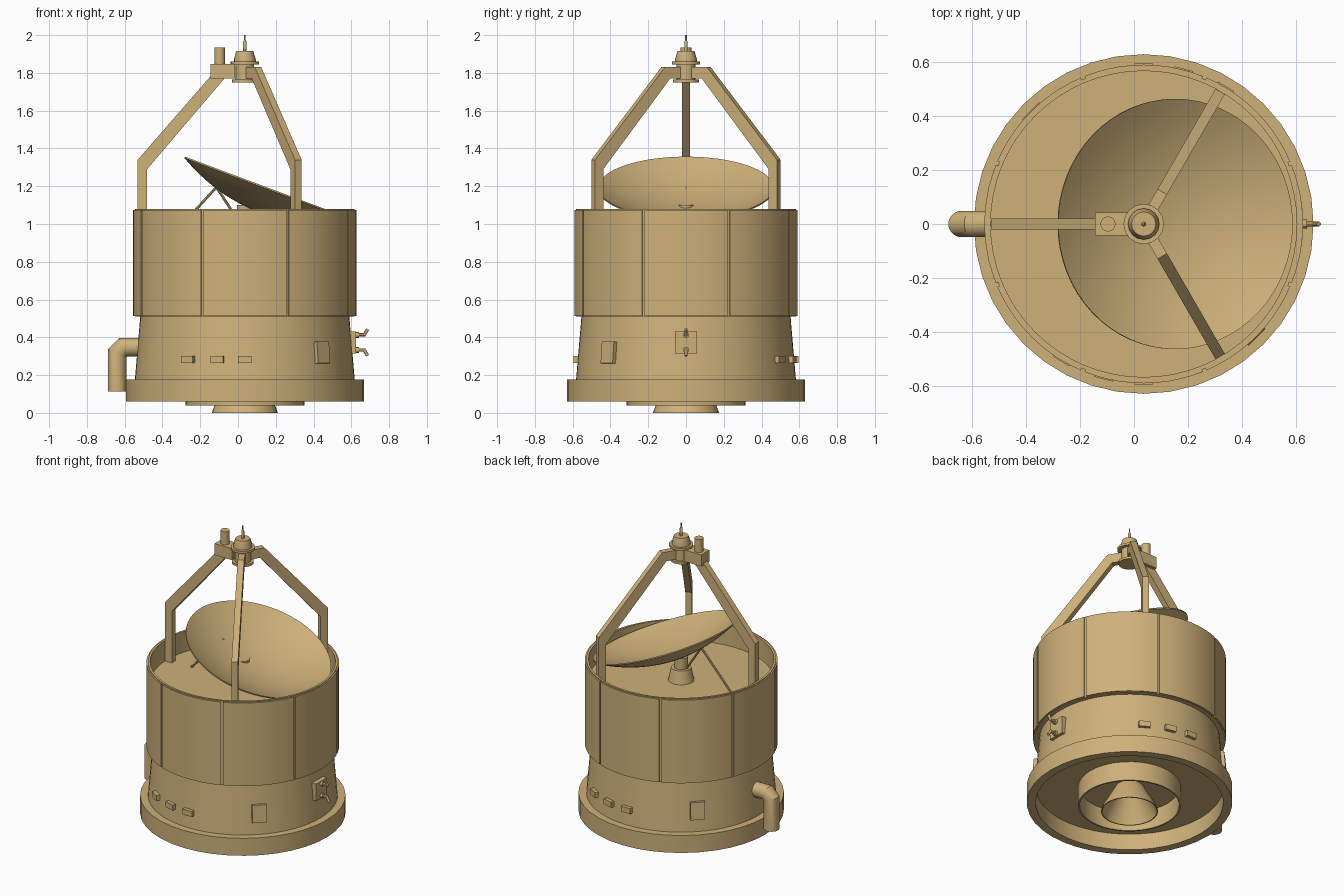
import bpy, bmesh, math
from mathutils import Vector, Matrix

cube = bpy.data.objects.get("Cube")
if cube:
    bpy.data.objects.remove(cube, do_unlink=True)

CX = 0.036  # x of the main vertical axis

tan = bpy.data.materials.new("sand_tan")
tan.use_nodes = True
tan.diffuse_color = (0.62, 0.44, 0.195, 1)
for n in tan.node_tree.nodes:
    if n.type == 'BSDF_PRINCIPLED':
        n.inputs["Base Color"].default_value = (0.62, 0.44, 0.195, 1)
        n.inputs["Roughness"].default_value = 0.7


def finish(name, bm, angle=30, rot_z=0.0, origin=(CX, 0, 0)):
    """Turn a bmesh into a shaded, coloured object."""
    bmesh.ops.remove_doubles(bm, verts=bm.verts, dist=1e-5)
    bmesh.ops.recalc_face_normals(bm, faces=bm.faces)
    me = bpy.data.meshes.new(name)
    bm.to_mesh(me)
    bm.free()
    me.materials.append(tan)
    for p in me.polygons:
        p.use_smooth = True
    me.set_sharp_from_angle(angle=math.radians(angle))
    ob = bpy.data.objects.new(name, me)
    bpy.context.scene.collection.objects.link(ob)
    ob.location = origin
    ob.rotation_euler = (0, 0, math.radians(rot_z))
    return ob


def lathe(name, profile, segs=48, closed=False, arc=None, rot_z=0.0, origin=(CX, 0, 0)):
    """Spin an (r, z) profile about z; arc = (start, end) degrees makes a capped sector."""
    bm = bmesh.new()
    a0, a1 = arc or (0, 360)
    rings = []
    for i in range(segs + 1):
        a = math.radians(a0 + (a1 - a0) * i / segs)
        rings.append([bm.verts.new((r * math.cos(a), r * math.sin(a), z)) for r, z in profile])
    n = len(profile)
    for A, B in zip(rings, rings[1:]):
        for j in range(n if closed else n - 1):
            k = (j + 1) % n
            bm.faces.new((A[j], B[j], B[k], A[k]))
    if arc:
        bm.faces.new(rings[0])
        bm.faces.new(rings[-1])
    bmesh.ops.remove_doubles(bm, verts=bm.verts, dist=1e-5)
    bmesh.ops.dissolve_degenerate(bm, edges=bm.edges, dist=1e-6)
    return finish(name, bm, rot_z=rot_z, origin=origin)


def box(name, size, centre, rot_z=0.0, tilt=0.0):
    bm = bmesh.new()
    m = Matrix.Translation(centre) @ Matrix.Rotation(tilt, 4, 'Y') @ Matrix.Diagonal((*size, 1))
    bmesh.ops.create_cube(bm, size=1, matrix=m)
    return finish(name, bm, rot_z=rot_z)


def rod(name, a, b, r, segs=12):
    a, b = Vector(a), Vector(b)
    d = b - a
    bm = bmesh.new()
    m = Matrix.Translation((a + b) / 2) @ d.to_track_quat('Z', 'Y').to_matrix().to_4x4()
    bmesh.ops.create_cone(bm, cap_ends=True, segments=segs, radius1=r, radius2=r,
                          depth=d.length, matrix=m)
    return finish(name, bm)


def tube(name, path, r, segs=16):
    """Mitred pipe along a path in the x-z plane."""
    bm = bmesh.new()
    P = [Vector((x, 0, z)) for x, z in path]
    rings = []
    for i, p in enumerate(P):
        d0 = (p - P[i - 1]).normalized() if i else (P[1] - p).normalized()
        d1 = (P[i + 1] - p).normalized() if i < len(P) - 1 else d0
        t = (d0 + d1).normalized()
        side = Vector((t.z, 0, -t.x)) / max(0.3, t.dot(d0))
        rings.append([bm.verts.new(p + side * r * math.cos(a) + Vector((0, r * math.sin(a), 0)))
                      for a in (2 * math.pi * k / segs for k in range(segs))])
    for A, B in zip(rings, rings[1:]):
        for k in range(segs):
            bm.faces.new((A[k], A[k - 1], B[k - 1], B[k]))
    bm.faces.new(rings[0])
    bm.faces.new(rings[-1])
    return finish(name, bm)


# Base flange with hollow underside
lathe("base_flange", [(0, 0.17), (0.575, 0.17), (0.575, 0.06), (0.63, 0.06),
                      (0.63, 0.178), (0.57, 0.178)], segs=40)
# Tapered lower body
lathe("lower_body", [(0.582, 0.175), (0.553, 0.515)], segs=64)
# Drum with recessed deck
lathe("upper_drum", [(0.545, 0.51), (0.582, 0.51), (0.582, 1.08), (0.568, 1.08),
                     (0.568, 0.94), (0, 0.94)], segs=64)
# Eight curved cladding panels
for i in range(8):
    a = 45 * i
    lathe(f"drum_panel_{i + 1}", [(0.58, 0.513), (0.591, 0.513), (0.591, 1.075), (0.58, 1.075)],
          segs=10, closed=True, arc=(a - 21.8, a + 21.8))

# Underside collar and open bell
lathe("bottom_collar", [(0.315, 0.175), (0.315, 0.04), (0.305, 0.04), (0.305, 0.175)], segs=40)
lathe("bottom_bell", [(0.085, 0.172), (0.162, 0.035), (0.175, 0.0), (0.168, 0.0),
                      (0.155, 0.035), (0.078, 0.165), (0, 0.165)], segs=32)

# Dish: shallow bowl tilted towards +x
R, D, T = 0.4645, 0.13, 0.008
us = [R * i / 12 for i in range(13)]
inner = [(u, D * (u / R) ** 2 - D) for u in us]
outer = [(u, z - T) for u, z in reversed(inner)]
dish = lathe("dish", inner + outer, segs=64, origin=(0.154, 0, 1.194))
dish.rotation_euler = (0, math.radians(20.5), 0)

# Dish pedestal and brace rods
lathe("dish_pedestal", [(0, 0.94), (0.08, 0.94), (0.062, 1.025), (0.042, 1.025),
                        (0.042, 1.1), (0, 1.1)], segs=24)
rod("dish_brace_outer", (-0.385, 0, 0.94), (-0.15, 0, 1.195), 0.007, 8)
rod("dish_brace_inner", (-0.03, 0, 1.01), (-0.15, 0, 1.195), 0.007, 8)

# Three bent struts carrying the top hub
strut = [(0.567, 0.94), (0.567, 1.34), (0.138, 1.832), (0.0, 1.832),
         (0.0, 1.77), (0.108, 1.77), (0.517, 1.29), (0.517, 0.94)]
for i, a in enumerate((60, 180, 300)):
    bm = bmesh.new()
    f = bm.faces.new([bm.verts.new((r, -0.02, z)) for r, z in strut])
    ext = bmesh.ops.extrude_face_region(bm, geom=[f])
    bmesh.ops.translate(bm, vec=(0, 0.04, 0),
                        verts=[g for g in ext["geom"] if isinstance(g, bmesh.types.BMVert)])
    finish(f"strut_{i + 1}", bm, rot_z=a)

# Hub, cap and spike
lathe("top_hub", [(0, 1.75), (0.068, 1.75), (0.068, 1.765), (0.05, 1.765), (0.05, 1.845),
                  (0.075, 1.845), (0.075, 1.86), (0.058, 1.86), (0.058, 1.872),
                  (0.045, 1.915), (0, 1.915)], segs=16)
lathe("top_spike", [(0.009, 1.91), (0.009, 1.965), (0.004, 1.975), (0.004, 2.0), (0, 2.0)], segs=12)
# Side box with short post
box("hub_side_box", (0.13, 0.086, 0.078), (-0.116, 0, 1.808))
rod("hub_side_post", (-0.133, 0, 1.84), (-0.133, 0, 1.935), 0.028, 16)

# Small blocks and hatch, repeated on opposite sides
lean = math.atan2(0.029, 0.34)
for side, turn in (("front", 0), ("back", 180)):
    for i, a in enumerate((-90, -104.5, -121)):
        box(f"{side}_block_{i + 1}", (0.06, 0.07, 0.037), (0.565, 0, 0.283), rot_z=a + turn)
    box(f"{side}_hatch", (0.05, 0.09, 0.115), (0.565, 0, 0.318), rot_z=-45 + turn, tilt=-lean)

# Connector plate with two bent nozzles on the +x side
box("connector_plate", (0.05, 0.116, 0.116), (0.564, 0, 0.373))
for name, s in (("upper", 1), ("lower", -1)):
    z = 0.373 + s * 0.04
    tube(f"{name}_connector", [(0.57, z), (0.632, z), (0.65, z + s * 0.03)], 0.009, 12)
    rod(f"{name}_connector_collar", (0.58, 0, z), (0.605, 0, z), 0.016, 12)

# Elbow pipe on the -x side
tube("elbow_pipe", [(-0.5, 0.348), (-0.645, 0.348), (-0.676, 0.317), (-0.676, 0.113)], 0.049, 20)
